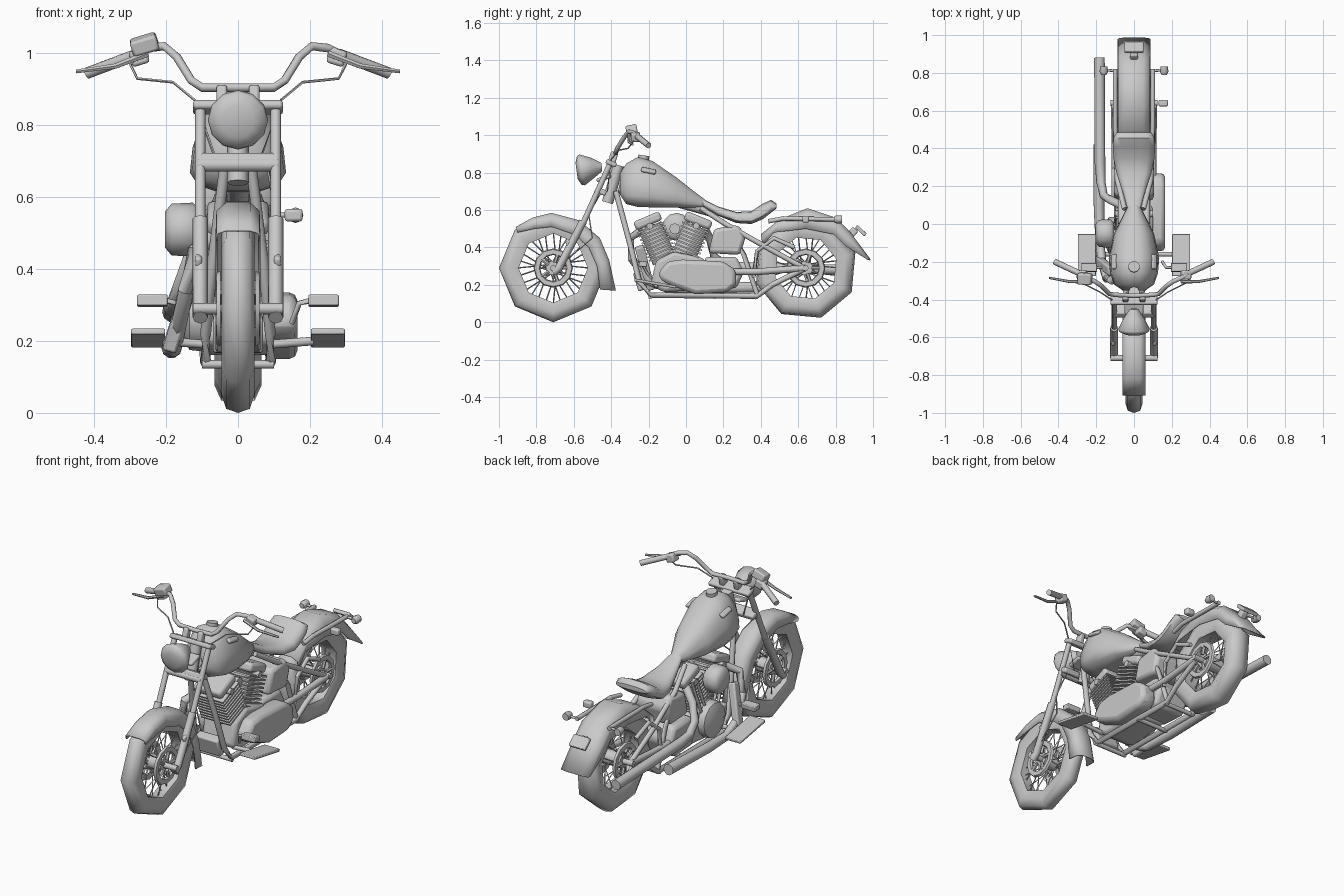
import bpy, bmesh, math
from math import sin, cos, pi
from mathutils import Vector, Matrix

cube = bpy.data.objects.get("Cube")
if cube:
    bpy.data.objects.remove(cube)

grey = bpy.data.materials.new("plain_grey")
grey.use_nodes = True
grey.diffuse_color = (0.588, 0.588, 0.588, 1)
grey.node_tree.nodes["Principled BSDF"].inputs["Base Color"].default_value = grey.diffuse_color


def finish(name, bm, angle=50, bevel=0, thick=0):
    bmesh.ops.recalc_face_normals(bm, faces=bm.faces)
    me = bpy.data.meshes.new(name)
    bm.to_mesh(me)
    bm.free()
    ob = bpy.data.objects.new(name, me)
    bpy.context.collection.objects.link(ob)
    me.materials.append(grey)
    bpy.ops.object.select_all(action="DESELECT")
    ob.select_set(True)
    bpy.context.view_layer.objects.active = ob
    bpy.ops.object.shade_smooth_by_angle(angle=math.radians(angle))
    if bevel:
        m = ob.modifiers.new("bevel", "BEVEL")
        m.width, m.segments = bevel, 2
    if thick:
        ob.modifiers.new("shell", "SOLIDIFY").thickness = thick
    return ob


def skin(bm, rings, around=True, caps=True, loop=False):
    """Bridge a list of equal point rings with quads."""
    vs = [[bm.verts.new(p) for p in r] for r in rings]
    n = len(vs[0])
    for a, b in zip(vs, vs[1:] + ([vs[0]] if loop else [])):
        for i in range(n if around else n - 1):
            j = (i + 1) % n
            bm.faces.new((a[i], a[j], b[j], b[i]))
    if caps and not loop:
        bm.faces.new(vs[0])
        bm.faces.new(vs[-1])


def add_tube(bm, pts, radii, n=8):
    pts = [Vector(p) for p in pts]
    if not isinstance(radii, (list, tuple)):
        radii = [radii] * len(pts)
    rings = []
    for i, p in enumerate(pts):
        d = (pts[min(i + 1, len(pts) - 1)] - pts[max(i - 1, 0)]).normalized()
        u = d.cross(Vector((0, 0, 1)) if abs(d.z) < 0.9 else Vector((1, 0, 0))).normalized()
        v = d.cross(u)
        rings.append([p + radii[i] * (u * cos(2 * pi * k / n) + v * sin(2 * pi * k / n)) for k in range(n)])
    skin(bm, rings)


def tube(name, pts, radii, both=False, n=8):
    bm = bmesh.new()
    add_tube(bm, pts, radii, n)
    if both:
        add_tube(bm, [(-x, y, z) for x, y, z in pts], radii, n)
    return finish(name, bm)


def box(name, size, loc, tilt=0, both=False, bevel=0.008, roll=0):
    bm = bmesh.new()
    for s in (1, -1) if both else (1,):
        m = (Matrix.Translation((loc[0] * s, loc[1], loc[2])) @ Matrix.Rotation(tilt, 4, "X")
             @ Matrix.Rotation(roll * s, 4, "Y") @ Matrix.Diagonal((*size, 1)))
        bmesh.ops.create_cube(bm, size=1, matrix=m)
    return finish(name, bm, 30, bevel)


def plate(name, outline, x0, x1, bevel=0.02):
    """Side outline (y, z) extruded across x."""
    bm = bmesh.new()
    skin(bm, [[(x, y, z) for y, z in outline] for x in (x0, x1)])
    return finish(name, bm, 40, bevel)


def body(name, stations, taper, n=14, power=0.7):
    """Rounded body along y from (y, low, high, half width) stations."""
    bm, rings = bmesh.new(), []
    for y, lo, hi, w in stations:
        ring = []
        for k in range(n):
            c, s = cos(2 * pi * k / n), sin(2 * pi * k / n)
            c, s = (math.copysign(abs(t) ** power, t) for t in (c, s))
            ring.append((w * c * (1 - taper * (s + 1) / 2), y, (lo + hi) / 2 + s * (hi - lo) / 2))
        rings.append(ring)
    skin(bm, rings)
    return finish(name, bm)


def fender(name, rows, w):
    """Rows hold the crown (y, z) and the side edge (y, z)."""
    bm, rings = bmesh.new(), []
    for oy, oz, iy, iz in rows:
        ring = [(-w, iy, iz), (-w * 0.97, oy * 0.7 + iy * 0.3, oz * 0.7 + iz * 0.3), (-w * 0.55, oy, oz)]
        rings.append(ring + [(-x, y, z) for x, y, z in reversed(ring)])
    skin(bm, rings, around=False, caps=False)
    return finish(name, bm, 60, thick=0.006)


def wheel(name, y, z, r, hole, w, turn):
    # tyre with eight coarse sides
    section = [(-w * 0.7, hole), (-w, (r + hole) / 2), (-w * 0.72, r * 0.96), (0, r),
               (w * 0.72, r * 0.96), (w, (r + hole) / 2), (w * 0.7, hole)]
    bm = bmesh.new()
    angles = [turn + k * pi / 4 for k in range(8)]
    skin(bm, [[(x, y + q * cos(a), z + q * sin(a)) for x, q in section] for a in angles], loop=True)
    finish(name + "_tyre", bm, 60)
    # crossed spokes
    bm = bmesh.new()
    for k in range(28):
        a = 2 * pi * k / 28
        s = 1 if k % 2 else -1
        b = a + (0.5 if k % 4 < 2 else -0.5)
        add_tube(bm, [(s * w * 0.8, y + 0.035 * cos(b), z + 0.035 * sin(b)),
                      (0, y + (hole + 0.01) * cos(a), z + (hole + 0.01) * sin(a))], 0.0035, 4)
    finish(name + "_spokes", bm)
    # hub, axle and brake rings
    tube(name + "_hub", [(-w, y, z), (w, y, z)], 0.04, n=10)
    tube(name + "_axle", [(-0.125, y, z), (0.125, y, z)], 0.016)
    for side, s in (("left", 1), ("right", -1)):
        bm = bmesh.new()
        ring = [(s * (w + 0.002 + d), q) for d, q in ((0, 0.07), (0.012, 0.075), (0.012, 0.1), (0, 0.105))]
        skin(bm, [[(x, y + q * cos(a), z + q * sin(a)) for x, q in ring]
                  for a in [k * pi / 6 for k in range(12)]], loop=True)
        for k in range(5):
            a = 2 * pi * k / 5
            add_tube(bm, [(s * (w + 0.006), y + q * cos(a), z + q * sin(a)) for q in (0.03, 0.08)], 0.01, 6)
        finish(f"{name}_{side}_brake_disc", bm)


wheel("front_wheel", -0.71, 0.29, 0.29, 0.185, 0.046, 0)
wheel("rear_wheel", 0.64, 0.29, 0.278, 0.17, 0.065, 0.3)

# Fenders
fender("front_fender", [(-.91, .51, -.90, .48), (-.82, .56, -.81, .50), (-.72, .585, -.72, .51),
                        (-.57, .545, -.60, .47), (-.46, .45, -.52, .40), (-.41, .33, -.475, .30),
                        (-.375, .17, -.46, .175)], 0.062)
fender("rear_fender", [(.40, .47, .41, .41), (.50, .55, .47, .48), (.65, .61, .64, .50),
                       (.80, .56, .79, .47), (.88, .48, .85, .41), (.988, .335, .97, .335)], 0.088)

# Fork, clamps and steering neck
tube("fork_tubes", [(.105, -.55, .53), (.105, -.405, .85)], 0.015, True)
tube("fork_lowers", [(.105, -.71, .265), (.105, -.68, .29), (.105, -.55, .54)], 0.021, True)
tube("lower_fork_bar", [(-.11, -.475, .69), (.11, -.475, .69)], 0.019)
box("upper_clamp", (.25, .06, .025), (0, -.40, .85), -.4)
box("lower_clamp", (.23, .06, .03), (0, -.455, .70), -.4)
tube("steering_neck", [(0, -.42, .64), (0, -.36, .84)], 0.03)
box("fork_bosses", (.02, .04, .04), (.11, -.62, .42), .4, True)

# Headlight shell with domed lens
tube("headlight", [(0, -.585, .81), (0, -.57, .812), (0, -.555, .815), (0, -.50, .825), (0, -.45, .83)],
     [.045, .078, .084, .055, .022], n=12)
box("headlight_bracket", (.10, .08, .02), (0, -.44, .77), .3)

# Handlebar, grips, levers, controls
half = [(.0, -.38, .905), (.10, -.375, .905), (.13, -.37, .925), (.17, -.33, .99),
        (.205, -.305, 1.02), (.25, -.285, 1.015), (.29, -.265, .995)]
tube("handlebar", [(-x, y, z) for x, y, z in half[:0:-1]] + half, 0.012)
tube("grips", [(.28, -.265, .998), (.42, -.20, .945)], 0.016, True)
tube("levers", [(.25, -.305, 1.0), (.34, -.305, .965), (.45, -.285, .95)], [.01, .008, .006], True, 6)
box("control_clamps", (.05, .05, .045), (.275, -.27, .99), 0, True, roll=.3)
box("brake_reservoir", (.075, .06, .045), (-.26, -.29, 1.025), .2, roll=-.3)
box("bar_risers", (.03, .04, .06), (.045, -.39, .88), -.3, True)
tube("cables", [(.30, -.28, .97), (.28, -.31, .93), (.18, -.36, .92), (.12, -.40, .87), (.06, -.42, .70)], 0.004, True, 5)
tube("brake_hose", [(.08, -.45, .70), (.10, -.52, .58), (.115, -.50, .45), (.11, -.63, .34)], 0.004, n=5)

# Tank and saddle
body("fuel_tank", [(-.352, .68, .80, .07), (-.32, .63, .85, .125), (-.26, .615, .885, .15),
                   (-.18, .612, .865, .158), (-.05, .612, .775, .125), (.05, .612, .695, .065),
                   (.11, .618, .65, .03)], 0.4)
tube("filler_cap", [(0, -.23, .86), (0, -.225, .892)], 0.03, n=10)
box("tank_badges", (.03, .08, .02), (.105, -.20, .81), -.2, True, roll=.6)
body("seat", [(.09, .62, .66, .04), (.17, .57, .62, .065), (.27, .53, .59, .10), (.35, .525, .595, .118),
              (.41, .55, .635, .12), (.455, .585, .655, .118), (.485, .61, .635, .10)], 0.15)

# V-twin engine
for name, y0, tilt in (("front", -.115, .40), ("rear", -.02, -.38)):
    up = Vector((0, -sin(tilt), cos(tilt)))
    base = Vector((0, y0, .33))
    bm = bmesh.new()
    for k in range(9):
        m = Matrix.Translation(base + up * (.03 + k * .02)) @ Matrix.Rotation(tilt, 4, "X")
        bmesh.ops.create_cube(bm, size=1, matrix=m @ Matrix.Diagonal((.18, .155, .009, 1)))
    add_tube(bm, [base, base + up * .2], .066, 12)
    finish(name + "_finned_cylinder", bm, 30)
    box(name + "_rocker_cover", (.17, .15, .05), base + up * .23, tilt, bevel=.015)
    for s in (-.02, .02):
        tube(name + "_pushrod", [(-.1, y0 + s, .31), base + up * .21 + Vector((-.09, s, 0))], .008)
    tube(name + "_bolts", [base + up * .2 + Vector((-.1, 0, 0)), base + up * .2 + Vector((.1, 0, 0))], .018)
plate("crankcase", [(-.19, .20), (-.16, .33), (-.06, .38), (.10, .34), (.14, .18), (-.12, .16)], -.10, .10)
tube("cam_cover", [(-.09, -.06, .27), (-.135, -.06, .27), (-.15, -.06, .27)], [.1, .095, .06], n=12)
tube("intake", [(-.12, -.06, .50), (.05, -.06, .50)], .03)
tube("air_cleaner", [(-.105, -.05, .51), (-.125, -.05, .51), (-.185, -.05, .51), (-.203, -.05, .51)],
     [.055, .075, .072, .05], n=12)
plate("primary_cover", [(-.15, .26), (-.10, .325), (-.02, .335), (.20, .325), (.265, .28), (.27, .20),
                        (.22, .16), (.05, .15), (-.06, .19), (-.13, .22)], .07, .165, .025)
plate("gearbox", [(.10, .19), (.10, .35), (.27, .35), (.31, .27), (.27, .18)], -.12, .08)
plate("oil_tank", [(.12, .37), (.15, .50), (.28, .52), (.32, .46), (.29, .36)], -.105, .105)
box("front_regulator", (.14, .05, .10), (0, -.245, .22), .3)
box("brake_pedal_arm", (.04, .05, .25), (-.155, -.22, .29), .25, roll=.3)

# Frame
tube("down_tubes", [(.035, -.375, .70), (.07, -.30, .42), (.09, -.25, .22), (.09, -.19, .145),
                    (.09, .38, .14), (.095, .46, .20), (.1, .64, .29)], .015, True)
tube("backbone", [(0, -.36, .72), (0, -.1, .66), (0, .15, .59)], .03)
tube("upper_stays", [(.05, .08, .61), (.085, .22, .52), (.1, .45, .39), (.1, .64, .285)], .014, True)
tube("swingarm", [(.1, .20, .27), (.1, .38, .27), (.105, .64, .29)], .018, True)
tube("seat_posts", [(.085, .22, .52), (.09, .31, .36), (.09, .38, .15)], .013, True)
tube("rear_loop", [(.095, .36, .24), (.1, .38, .38), (.1, .47, .45), (.095, .58, .40)], .012, True)
for y in (-.19, .15, .37):
    tube("frame_cross_bar", [(-.1, y, .135), (.1, y, .135)], .012)

# Floorboards and pedals
box("floorboards", (.095, .225, .016), (.25, -.165, .208), -.17, True, .004)
box("pedal_pads", (.085, .045, .03), (.238, -.23, .312), -.1, True, .004)
tube("floorboard_mounts", [(.08, -.16, .19), (.21, -.16, .20)], .012, True)
tube("pedal_links", [(.15, -.20, .25), (.17, -.23, .305), (.20, -.23, .312)], .008, True)

# Exhaust pipes on the right
tube("lower_exhaust", [(-.07, -.24, .49), (-.12, -.30, .45), (-.145, -.29, .34), (-.17, -.20, .22),
                       (-.18, -.10, .18), (-.185, .08, .18), (-.185, .42, .19)],
     [.022, .022, .022, .023, .024, .028, .03], n=10)
tube("upper_exhaust", [(-.07, .10, .50), (-.13, .13, .44), (-.16, .15, .35), (-.175, .22, .305),
                       (-.18, .32, .295), (-.183, .88, .28)], [.022, .022, .022, .024, .028, .028], n=10)

# Rear rails, signals and tail light
tube("fender_rails", [(.095, .44, .54), (.1, .52, .555), (.1, .82, .55)], .012, True)
tube("signal_stalks", [(.09, .81, .55), (.15, .815, .55)], .007, True)
tube("rear_signals", [(.16, .79, .55), (.16, .805, .55), (.16, .835, .55)], [.014, .022, .02], True)
box("side_lamp", (.05, .035, .035), (.155, .64, .55))
box("tail_light", (.10, .068, .02), (0, .935, .49), -.75, bevel=.004)
box("tail_light_mount", (.04, .04, .05), (0, .89, .48), -.75)
